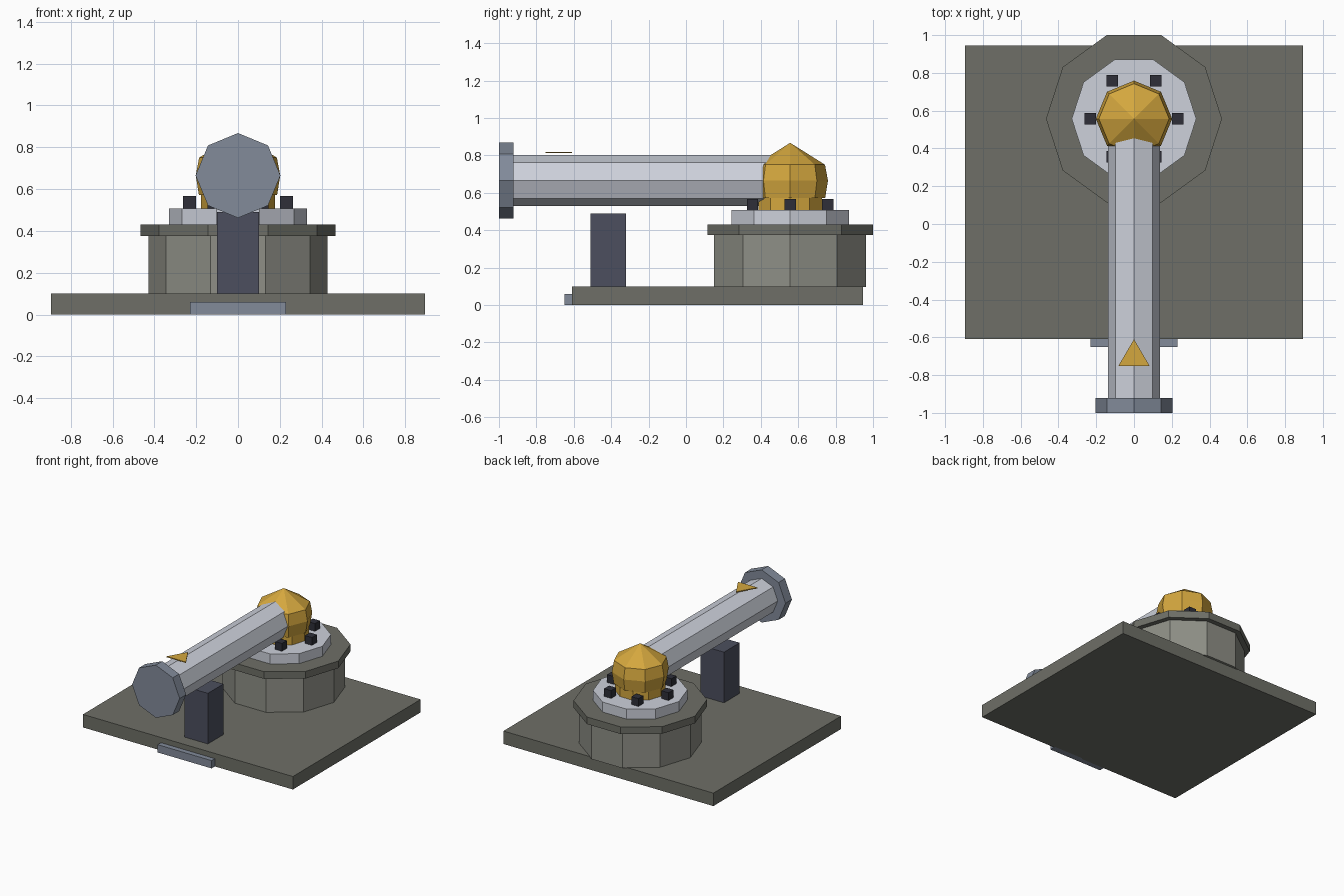
import bpy, bmesh
from math import cos, sin, pi
from mathutils import Matrix

cube = bpy.data.objects.get("Cube")
if cube:
    bpy.data.objects.remove(cube, do_unlink=True)


def material(name, rgb):
    """Flat material from sRGB bytes, stored as linear values."""
    lin = [((c / 255 + 0.055) / 1.055) ** 2.4 for c in rgb]
    m = bpy.data.materials.new(name)
    m.use_nodes = True
    m.diffuse_color = (*lin, 1)
    m.node_tree.nodes["Principled BSDF"].inputs["Base Color"].default_value = (*lin, 1)
    return m


STONE = material("dark stone", (110, 111, 103))
DRUM = material("pale stone", (142, 143, 134))
SILVER = material("silver", (205, 209, 219))
SLATE = material("slate blue", (130, 139, 154))
POST = material("dark slate", (76, 79, 94))
BOLT = material("near black", (46, 47, 57))
GOLD = material("gold", (212, 167, 62))


def finish(name, bm, mat):
    bmesh.ops.recalc_face_normals(bm, faces=bm.faces)
    mesh = bpy.data.meshes.new(name)
    bm.to_mesh(mesh)
    bm.free()
    mesh.materials.append(mat)
    obj = bpy.data.objects.new(name, mesh)
    bpy.context.collection.objects.link(obj)
    return obj


def box(name, mat, x, y, z):
    """Box from (min, max) ranges."""
    bm = bmesh.new()
    bmesh.ops.create_cube(bm, size=1)
    for v in bm.verts:
        v.co = [r[0] if c < 0 else r[1] for c, r in zip(v.co, (x, y, z))]
    return finish(name, bm, mat)


def lathe(name, mat, sides, profile, matrix):
    """Faceted solid turned about local z; profile is (radius, height) pairs."""
    bm = bmesh.new()
    rings = []
    for r, h in profile:
        rings.append([bm.verts.new((r * cos(2 * pi * i / sides),
                                    r * sin(2 * pi * i / sides), h))
                      for i in range(sides)])
    for a, b in zip(rings, rings[1:]):
        for i in range(sides):
            j = (i + 1) % sides
            bm.faces.new((a[i], a[j], b[j], b[i]))
    bm.faces.new(rings[0])
    bm.faces.new(rings[-1])
    bmesh.ops.remove_doubles(bm, verts=bm.verts, dist=0.0005)
    bm.transform(matrix)
    return finish(name, bm, mat)


PIVOT_Y, AXIS_Z = 0.557, 0.665
upright = Matrix.Translation((0, PIVOT_Y, 0))
along_y = Matrix.Translation((0, 0, AXIS_Z)) @ Matrix.Rotation(-pi / 2, 4, 'X')

# Base slab with front plate
box("base_slab", STONE, (-0.895, 0.895), (-0.61, 0.945), (0, 0.1))
box("front_plate", SLATE, (-0.23, 0.23), (-0.65, -0.6), (0, 0.06))

# Ten-sided pedestal, flange and turntable
lathe("pedestal_drum", DRUM, 10, [(0.427, 0.095), (0.427, 0.38)], upright)
lathe("pedestal_flange", STONE, 10, [(0.466, 0.375), (0.466, 0.43)], upright)
lathe("turntable", SILVER, 10, [(0.33, 0.425), (0.33, 0.507)], upright)

# Ring of square bolts
for i in range(6):
    bx = 0.232 * cos(i * pi / 3)
    by = PIVOT_Y + 0.232 * sin(i * pi / 3)
    box(f"bolt_{i + 1}", BOLT, (bx - 0.03, bx + 0.03), (by - 0.03, by + 0.03), (0.5, 0.567))

# Pivot collar and faceted ball
lathe("pivot_collar", GOLD, 10, [(0.178, 0.5), (0.178, 0.575)], upright)
lathe("pivot_ball", GOLD, 8,
      [(0.187, 0.572), (0.202, 0.665), (0.186, 0.75), (0, 0.867)], upright)

# Tube with end cap, and the post below it
lathe("tube", SILVER, 8, [(0.137, -0.93), (0.137, 0.5)], along_y)
lathe("end_cap", SLATE, 8, [(0.203, -1), (0.203, -0.922)], along_y)
box("support_post", POST, (-0.1, 0.1), (-0.51, -0.32), (0.09, 0.49))

# Flat pointer above the tube
bm = bmesh.new()
tri = bm.faces.new([bm.verts.new(p) for p in
                    ((-0.083, -0.752, 0.812), (0.083, -0.752, 0.812), (0, -0.61, 0.812))])
top = bmesh.ops.extrude_face_region(bm, geom=[tri])
for v in top["geom"]:
    if isinstance(v, bmesh.types.BMVert):
        v.co.z += 0.007
finish("pointer", bm, GOLD)
